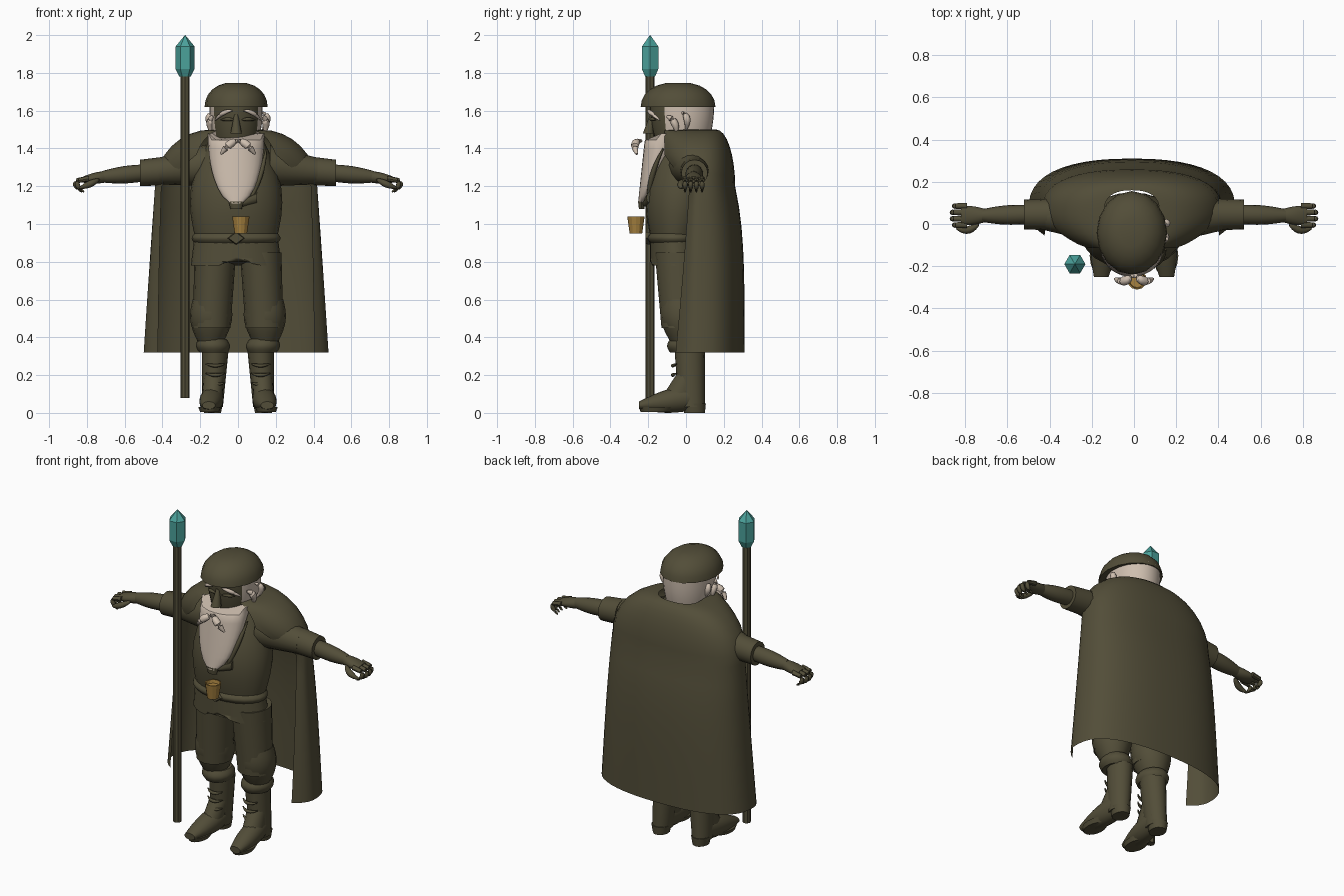
import bpy, bmesh
from math import sin, cos, pi, tau, radians, copysign
from mathutils import Vector

cube = bpy.data.objects.get("Cube")
if cube:
    bpy.data.objects.remove(cube)


def material(name, red, green, blue):
    mat = bpy.data.materials.new(name)
    mat.use_nodes = True
    colour = (red, green, blue, 1)
    mat.diffuse_color = colour
    mat.node_tree.nodes["Principled BSDF"].inputs["Base Color"].default_value = colour
    return mat


OLIVE = material("dark_olive", .085, .075, .04)
BEIGE = material("pale_beige", .62, .52, .43)
TEAL = material("crystal_teal", .07, .36, .33)
GOLD = material("cup_gold", .38, .22, .05)


def build(name, verts, faces, mat, pair=False, angle=45):
    """Make a mesh object with outward normals; pair mirrors it across x."""
    data = bpy.data.meshes.new(name)
    data.from_pydata(verts, [], faces)
    data.materials.append(mat)
    bm = bmesh.new()
    bm.from_mesh(data)
    bmesh.ops.recalc_face_normals(bm, faces=bm.faces)
    bm.to_mesh(data)
    bm.free()
    obj = bpy.data.objects.new(name, data)
    bpy.context.collection.objects.link(obj)
    bpy.ops.object.select_all(action='DESELECT')
    obj.select_set(True)
    bpy.context.view_layer.objects.active = obj
    bpy.ops.object.shade_smooth_by_angle(angle=radians(angle))
    if pair:
        obj.modifiers.new("other_side", 'MIRROR').use_mirror_merge = False
    return obj


def strips(rows, count, closed):
    """Quads joining consecutive rows of count vertices."""
    faces = []
    for row in range(rows - 1):
        for i in range(count if closed else count - 1):
            a, b = row * count + i, row * count + (i + 1) % count
            faces.append((a, b, b + count, a + count))
    return faces


def loft(name, rings, mat=OLIVE, axis=2, n=16, **options):
    """Skin elliptical rings (centre, radius, radius) lying across one axis."""
    u, v = [k for k in range(3) if k != axis]
    verts = []
    for centre, ru, rv in rings:
        for i in range(n):
            point = Vector(centre)
            point[u] += ru * cos(tau * i / n)
            point[v] += rv * sin(tau * i / n)
            verts.append(point)
    faces = strips(len(rings), n, True)
    faces += [range(n), range(len(verts) - n, len(verts))]
    return build(name, verts, faces, mat, **options)


def limb(name, start, end, size, end_size, bulge=0, steps=8, **options):
    """Tapering limb between two points, swelling in the middle by bulge."""
    start, end = Vector(start), Vector(end)
    span = [abs(d) for d in end - start]
    first, last = (Vector(s if isinstance(s, tuple) else (s, s)) for s in (size, end_size))
    rings = []
    for k in range(steps + 1):
        t = k / steps
        radius = first.lerp(last, t)
        swell = bulge * sin(pi * t)
        rings.append((start.lerp(end, t), radius.x + swell, radius.y + swell))
    return loft(name, rings, axis=span.index(max(span)), **options)


def strand(name, start, middle, end, thick, mat=OLIVE, pair=True):
    """Bent lock, thick in the middle and thin at both ends."""
    a, b, c = Vector(start), Vector(middle), Vector(end)
    steps, n = 8, 8
    verts = []
    for k in range(steps + 1):
        t = k / steps
        centre = a.lerp(b, t).lerp(b.lerp(c, t), t)
        along = (b - a).lerp(c - b, t).normalized()
        across = along.orthogonal().normalized()
        other = along.cross(across)
        r = thick * (.3 + .7 * sin(pi * t))
        verts += [centre + r * (across * cos(tau * i / n) + other * sin(tau * i / n))
                  for i in range(n)]
    faces = strips(steps + 1, n, True) + [range(n), range(len(verts) - n, len(verts))]
    return build(name, verts, faces, mat, pair, 60)


def turned(name, x, y, profile, mat, n):
    """Round part turned from (height, radius) pairs."""
    return loft(name, [((x, y, z), r, r) for z, r in profile], mat, n=n, angle=20)


# Staff, crystal and floating cup
turned("staff", -.28, -.19, [(.08, .024), (1.8, .024)], OLIVE, 8)
turned("staff_crystal", -.28, -.19, [(1.78, .03), (1.82, .05), (1.94, .05), (2, .001)], TEAL, 6)
turned("cup", .015, -.265, [(.95, .033), (1.04, .046), (1.04, .04), (1.02, .036)], GOLD, 12)

# Coat, skirt with a notched front hem, and belt
limb("coat", (-.01, -.06, .9), (-.01, 0, 1.47), (.21, .12), (.13, .1), .07, n=24)
skirt = limb("coat_skirt", (-.01, -.05, .78), (-.01, -.06, .94), (.24, .14), (.22, .13), n=32)
for v in skirt.data.vertices:
    if v.co.z < .79 and v.co.y < 0:
        v.co.z += max(0, .05 - abs(v.co.x) / 2)
limb("belt", (-.01, -.06, .9), (-.01, -.06, .95), (.22, .13), (.22, .13), .015, n=24)
limb("belt_buckle", (-.01, -.19, .925), (-.01, -.215, .925), (.05, .035), (.04, .03), n=4)

# Cape: straight skirt, then rounded shoulders, open at the front
sections = []
for k in range(8):
    t = k / 8
    sections.append((.32 + .88 * t, .49 - .06 * t, .25 - .05 * t ** 4, .2 - .1 * t, 125 - 10 * t))
for k in range(9):
    rise, shrink = sin(pi / 2 * k / 8), cos(pi / 2 * k / 8)
    wrap = min(1, 2 * rise)
    sections.append((1.2 + .3 * rise, .13 + .3 * shrink, .1 + .1 * shrink,
                     .1 + .1 * wrap, 115 + 35 * wrap))
verts, columns = [], 33
for z, width, back, front, wrap in sections:
    for i in range(columns):
        turn = radians(wrap) * (2 * i / (columns - 1) - 1)
        x = copysign(abs(sin(turn)) ** .85, turn) * width
        depth = cos(turn)
        y = back * depth ** .75 if depth > 0 else front * depth
        verts.append((x - .01, y + .06, z))
build("cape", verts, strips(len(sections), columns, False), OLIVE, angle=60)

# Head: pale hair behind, dark face in front
head = limb("head", (-.01, -.02, 1.4), (-.01, -.02, 1.64), (.11, .13), (.14, .17), .01, n=32, mat=BEIGE)
head.data.materials.append(OLIVE)
for p in head.data.polygons:
    p.material_index = int(p.center.y < -.1)
limb("nose", (-.01, -.2, 1.48), (-.01, -.18, 1.58), (.03, .03), (.01, .01), n=10)

# Cap: faceted dome
arcs = [pi / 2 * k / 6 for k in range(6)]
loft("cap", [((-.01, -.042, 1.62 + .13 * sin(a)), .167 * cos(a) ** .8, .198 * cos(a) ** .8)
             for a in arcs], angle=35)

# Beard, narrowing to a tip, with its top edge dipping below the face
beard_rings = []
for k in range(10):
    t = k / 9.2
    beard_rings.append(((-.01, -.1 - .14 * t, 1.48 - .38 * t),
                        .15 * (1 - t * t) ** .5, .015 + .1 * (1 - t)))
beard = loft("beard", beard_rings, BEIGE, n=24, angle=60)
for v in beard.data.vertices:
    if v.co.z > 1.47 and v.co.y < -.15:
        v.co.z -= .035
limb("beard_band", (-.01, -.235, 1.08), (-.01, -.235, 1.12), (.03, .015), (.04, .02), n=10)
limb("beard_clasp", (.02, -.21, 1.11), (.1, -.19, 1.14), (.02, .02), (.02, .03), n=8)

# Moustache, eyebrows, eyelids, ears and side hair
strand("moustache", (0, -.235, 1.44), (.04, -.29, 1.44), (.09, -.26, 1.37), .022, BEIGE)
strand("eyebrows", (.03, -.2, 1.6), (.08, -.2, 1.6), (.12, -.14, 1.55), .012, BEIGE)
strand("eyelids", (.02, -.185, 1.55), (.055, -.19, 1.56), (.09, -.16, 1.55), .01)
strand("ears", (.13, -.02, 1.59), (.18, .02, 1.57), (.13, 0, 1.5), .018, BEIGE)
strand("side_hair", (.13, -.1, 1.57), (.16, -.05, 1.55), (.14, -.05, 1.48), .02, BEIGE)
strand("lapels", (.15, -.12, 1.4), (.13, -.2, 1.25), (.05, -.2, 1.1), .014)

# Trousers gathered into cuffs
limb("trousers", (.12, -.04, .85), (.14, -.03, .45), (.11, .125), (.1, .1), pair=True)
limb("trouser_gathers", (.14, -.03, .6), (.145, -.01, .38), (.1, .1), (.07, .075), .025, pair=True)
limb("boot_cuffs", (.13, 0, .32), (.135, 0, .39), (.075, .085), (.075, .085), .015, pair=True)

# Boots
limb("boot_shafts", (.12, .02, .33), (.135, .03, .03), (.07, .08), (.055, .07), pair=True)
limb("boot_insteps", (.125, .02, .22), (.14, -.06, .05), (.055, .06), (.055, .09), pair=True)
limb("boot_feet", (.13, .06, .085), (.155, -.25, .04), (.05, .065), (.035, .02), .02, pair=True)
limb("boot_heels", (.135, .045, 0), (.135, .045, .05), (.045, .055), (.055, .06), pair=True)
limb("boot_soles", (.15, -.16, .005), (.15, -.15, .03), (.05, .08), (.06, .1), pair=True)
for k in range(3):
    z = .16 + k * .05
    strand(f"boot_laces_{k + 1}", (.07, -.05, z), (.12, -.09, z - .02), (.17, -.05, z), .01)

# Arms
limb("sleeves", (.17, .02, 1.31), (.42, .04, 1.28), .11, .07, pair=True)
limb("sleeve_cuffs", (.4, .045, 1.28), (.52, .045, 1.27), .075, .07, pair=True)
limb("forearms", (.5, .045, 1.27), (.72, .04, 1.25), .045, .03, .008, pair=True)
limb("palms", (.7, .04, 1.25), (.82, .04, 1.235), .03, (.045, .016), .006, pair=True)

# Curled fingers and thumbs
for k in range(4):
    y = k * .03 - .005
    tip = .88 - .01 * abs(k - 1.5)
    limb(f"finger_roots_{k + 1}", (.79, y, 1.24), (tip - .02, y, 1.23), .015, .013, n=8, pair=True)
    strand(f"finger_tips_{k + 1}", (tip - .03, y, 1.235), (tip + .01, y, 1.21),
           (tip - .05, y, 1.17), .013)
strand("thumbs", (.73, .01, 1.24), (.78, -.05, 1.21), (.84, -.02, 1.19), .018)
